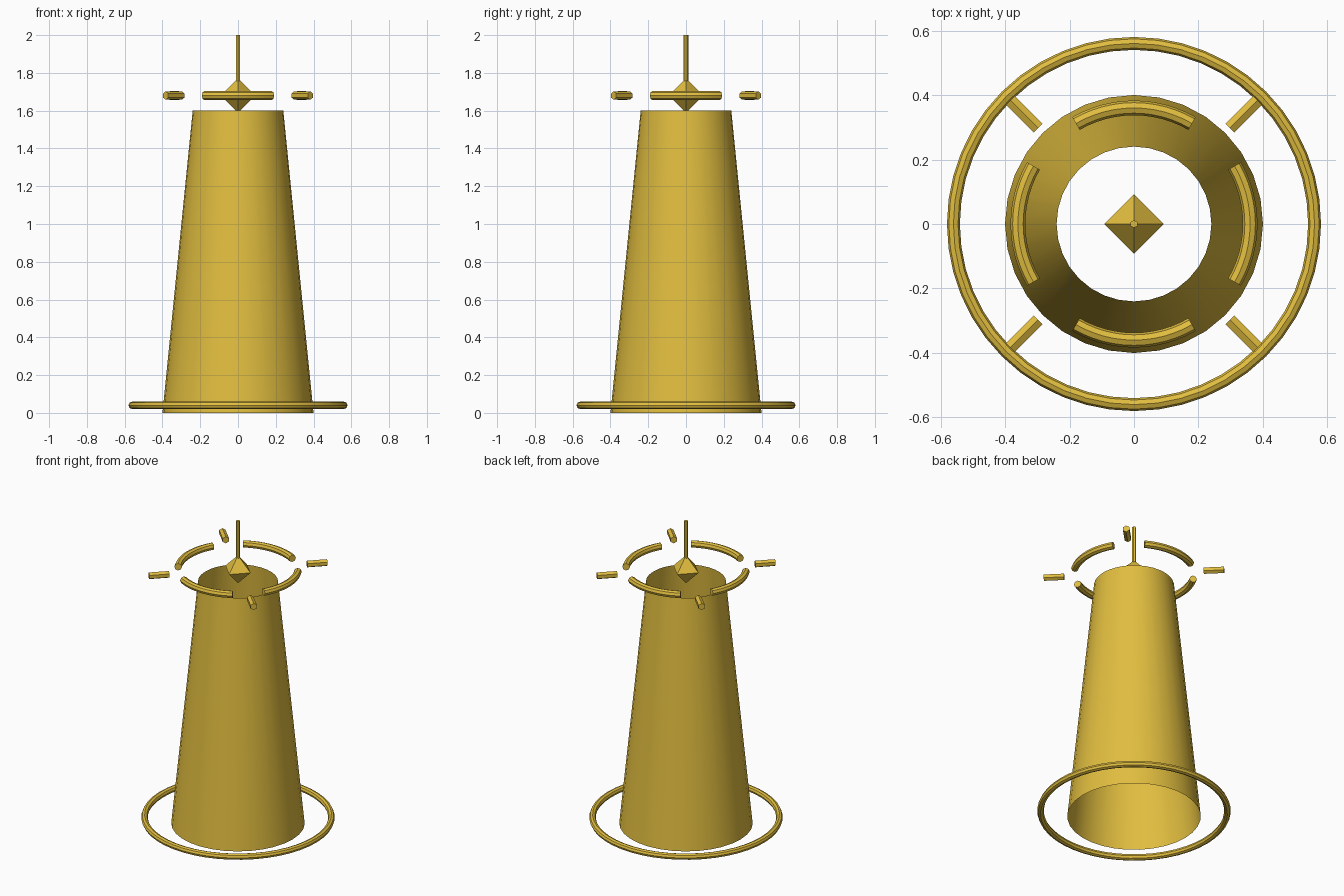
import bpy, math
from mathutils import Vector

if "Cube" in bpy.data.objects:
    bpy.data.objects.remove(bpy.data.objects["Cube"])

gold = bpy.data.materials.new("gold")
gold.diffuse_color = (0.75, 0.51, 0.05, 1)
gold.use_nodes = True
gold.node_tree.nodes["Principled BSDF"].inputs["Base Color"].default_value = gold.diffuse_color
TOP = 1.68  # height of the floating halo


def finish(name, smooth=True):
    ob = bpy.context.object
    ob.name = name
    ob.data.materials.append(gold)
    if smooth:
        bpy.ops.object.shade_smooth_by_angle(angle=math.radians(35))
    return ob


def rod(name, a, b, r, sides=6):
    a, b = Vector(a), Vector(b)
    d = b - a
    bpy.ops.mesh.primitive_cylinder_add(vertices=sides, radius=r, depth=d.length, location=(a + b) / 2)
    bpy.context.object.rotation_euler = d.to_track_quat('Z', 'Y').to_euler()
    return finish(name, False)


def arc(name, centre, half, R, r, z, n=12, m=8):
    # swept tube following part of a circle, with capped ends
    verts, faces = [], []
    for i in range(n + 1):
        t = centre - half + 2 * half * i / n
        for j in range(m):
            p = 2 * math.pi * j / m
            q = R + r * math.cos(p)
            verts.append((q * math.cos(t), q * math.sin(t), z + r * math.sin(p)))
    for i in range(n):
        for j in range(m):
            k = (j + 1) % m
            faces.append((i * m + j, (i + 1) * m + j, (i + 1) * m + k, i * m + k))
    faces += [tuple(range(m)), tuple(n * m + j for j in reversed(range(m)))]
    me = bpy.data.meshes.new(name)
    me.from_pydata(verts, [], faces)
    ob = bpy.data.objects.new(name, me)
    bpy.context.collection.objects.link(ob)
    bpy.ops.object.select_all(action='DESELECT')
    ob.select_set(True)
    bpy.context.view_layer.objects.active = ob
    bpy.ops.object.mode_set(mode='EDIT')
    bpy.ops.mesh.select_all(action='SELECT')
    bpy.ops.mesh.normals_make_consistent(inside=False)
    bpy.ops.object.mode_set(mode='OBJECT')
    finish(name)


# open tapered tower
bpy.ops.mesh.primitive_cone_add(vertices=32, radius1=0.4, radius2=0.24, depth=1.6,
                                end_fill_type='NOTHING', location=(0, 0, 0.8))
finish("tower_shell")

# ring around the foot
bpy.ops.mesh.primitive_torus_add(major_radius=0.56, minor_radius=0.02, major_segments=48,
                                 minor_segments=8, location=(0, 0, 0.04))
finish("base_ring")

# eight-sided crystal
bpy.ops.mesh.primitive_cone_add(vertices=4, radius1=0.092, radius2=0, depth=0.092, end_fill_type='NOTHING',
                                location=(0, 0, TOP + 0.046))
finish("crystal_upper", False)
bpy.ops.mesh.primitive_cone_add(vertices=4, radius1=0, radius2=0.092, depth=0.092, end_fill_type='NOTHING',
                                location=(0, 0, TOP - 0.046))
finish("crystal_lower", False)

# spire
rod("spire", (0, 0, 1.75), (0, 0, 2.0), 0.012)

# broken halo with diagonal rays
for i in range(4):
    a = i * math.pi / 2
    arc(f"halo_arc_{i + 1}", a, math.radians(30), 0.36, 0.023, TOP)
    c, s = math.cos(a + math.pi / 4), math.sin(a + math.pi / 4)
    rod(f"ray_{i + 1}", (0.42 * c, 0.42 * s, TOP), (0.542 * c, 0.542 * s, TOP), 0.022)
